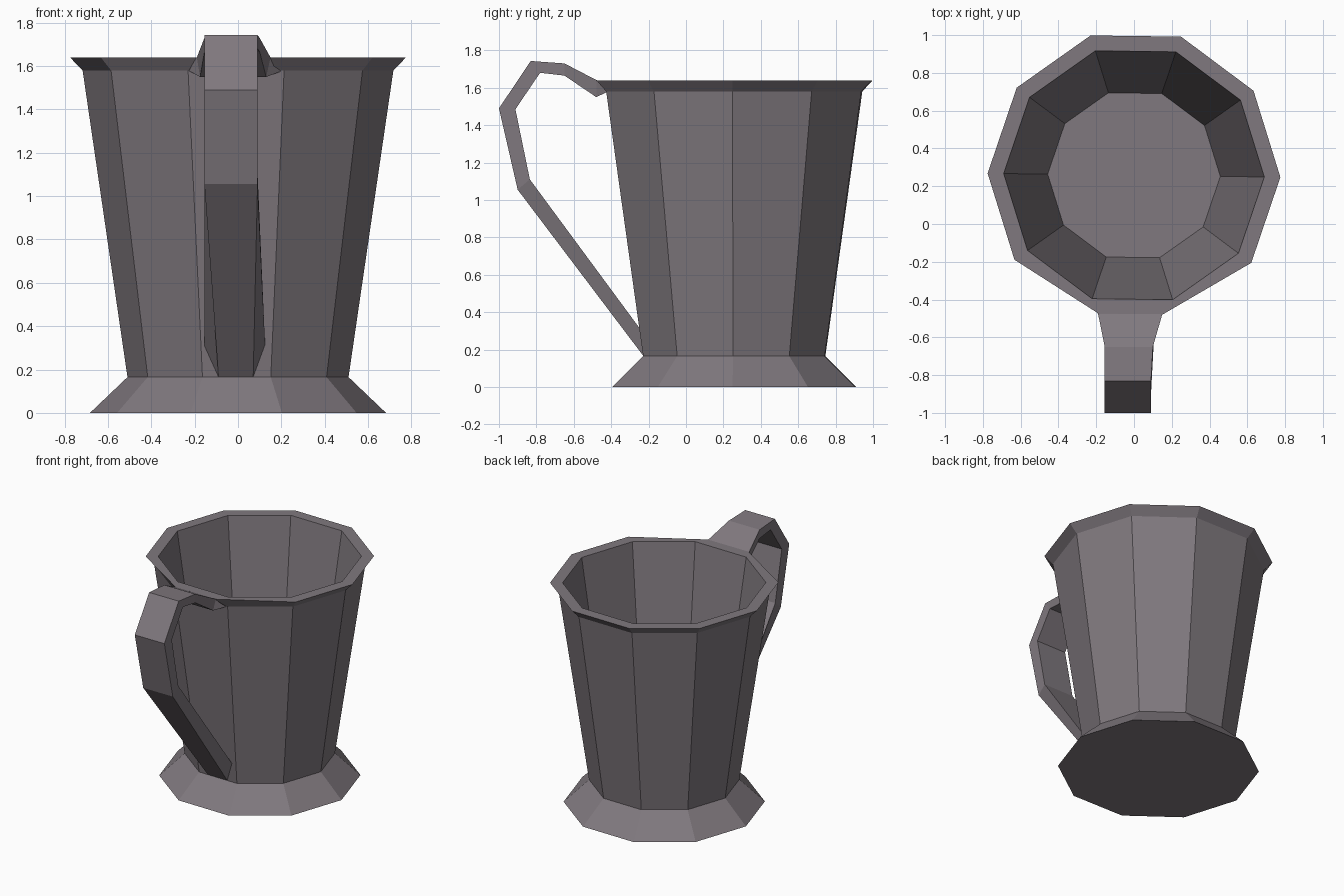
import bpy, bmesh, math

if "Cube" in bpy.data.objects:
    bpy.data.objects.remove(bpy.data.objects["Cube"])

SIDES = 10
CENTRE_Y = 0.258
TURN = math.radians(-0.75)

grey = bpy.data.materials.new("warm grey")
grey.diffuse_color = (0.215, 0.19, 0.21, 1)
grey.use_nodes = True
grey.node_tree.nodes["Principled BSDF"].inputs["Base Color"].default_value = grey.diffuse_color


def finish(name, bm):
    bmesh.ops.recalc_face_normals(bm, faces=bm.faces)
    mesh = bpy.data.meshes.new(name)
    bm.to_mesh(mesh)
    bm.free()
    mesh.materials.append(grey)
    obj = bpy.data.objects.new(name, mesh)
    bpy.context.collection.objects.link(obj)


def loft(name, rings):
    """Join equal-sized rings of points and cap both ends."""
    bm = bmesh.new()
    loops = [[bm.verts.new(p) for p in ring] for ring in rings]
    n = len(loops[0])
    for a, b in zip(loops, loops[1:]):
        for i in range(n):
            j = (i + 1) % n
            bm.faces.new((a[i], a[j], b[j], b[i]))
    bm.faces.new(loops[0])
    bm.faces.new(loops[-1])
    finish(name, bm)


def ring(r, z):
    angles = [TURN + math.tau * i / SIDES for i in range(SIDES)]
    return [(r * math.cos(a), CENTRE_Y + r * math.sin(a), z) for a in angles]


# Mug body: flared foot, tapered wall, lip, hollow inside and floor
profile = [(0.683, 0), (0.51, 0.165), (0.717, 1.58), (0.775, 1.64),
           (0.69, 1.64), (0.457, 0.17)]
rings = [ring(r, z) for r, z in profile]
# The two front lip corners are pulled in to meet the handle
rings[3][7] = (-0.19, -0.473, 1.64)
rings[3][8] = (0.15, -0.48, 1.64)
loft("mug_body", rings)

# Handle: each section is (y, z, left x, right x) outside, then inside
sections = [
    ((-0.42, 1.637, -0.21, 0.19), (-0.415, 1.58, -0.23, 0.21)),
    ((-0.477, 1.64, -0.19, 0.15), (-0.48, 1.55, -0.175, 0.13)),
    ((-0.65, 1.73, -0.155, 0.10), (-0.65, 1.665, -0.155, 0.10)),
    ((-0.83, 1.743, -0.155, 0.09), (-0.78, 1.68, -0.155, 0.09)),
    ((-1.0, 1.49, -0.155, 0.09), (-0.912, 1.485, -0.155, 0.09)),
    ((-0.90, 1.055, -0.155, 0.09), (-0.835, 1.11, -0.155, 0.09)),
    ((-0.228, 0.166, -0.09, 0.07), (-0.245, 0.31, -0.155, 0.125)),
]
loft("handle", [[(o[2], o[0], o[1]), (o[3], o[0], o[1]),
                 (i[3], i[0], i[1]), (i[2], i[0], i[1])]
                for o, i in sections])
